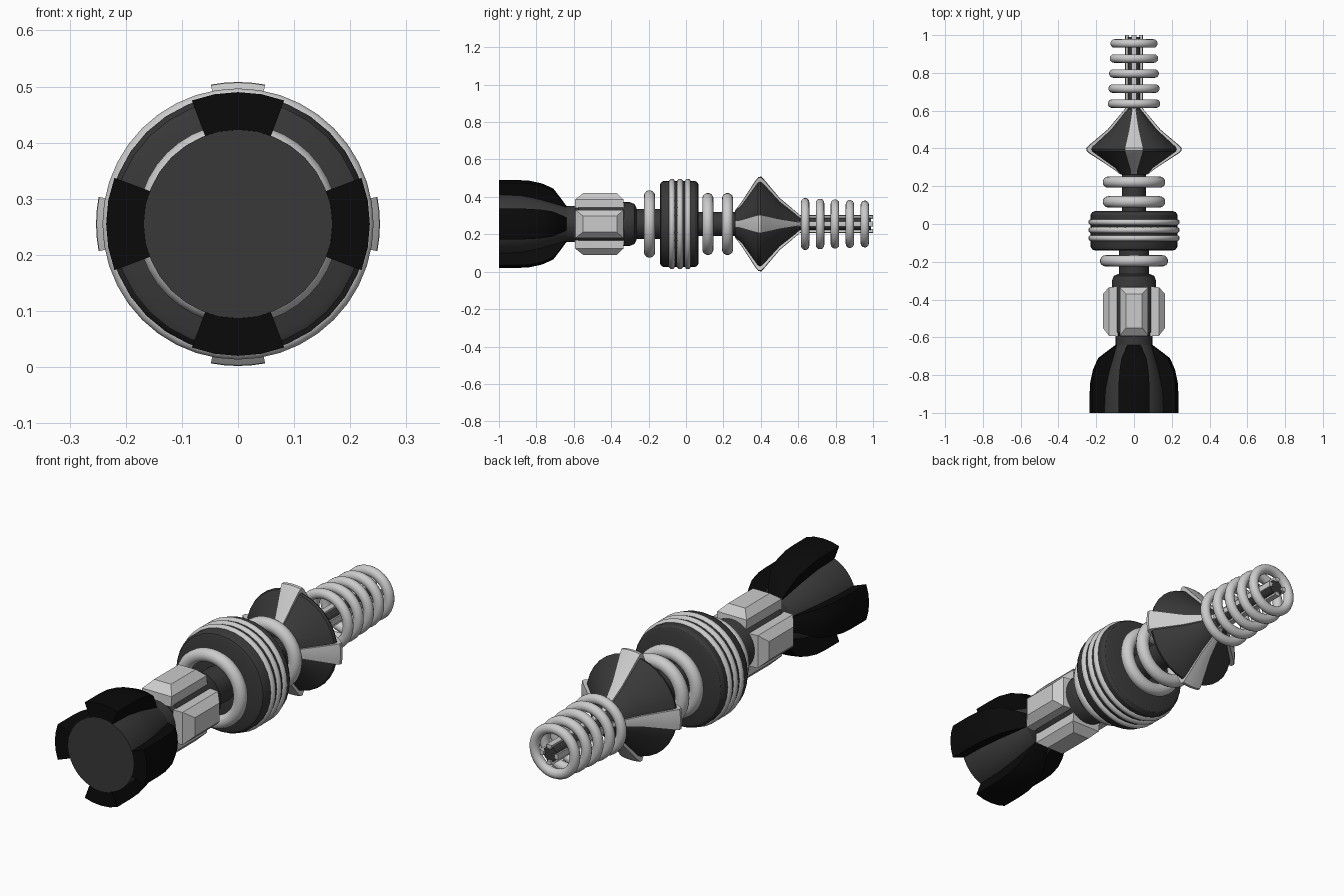
import bpy, bmesh
from math import sin, cos, pi, radians
from mathutils import Vector

if "Cube" in bpy.data.objects:
    bpy.data.objects.remove(bpy.data.objects["Cube"])

CZ = 0.255  # height of the long axis


def material(name, v):
    m = bpy.data.materials.new(name)
    m.diffuse_color = (v, v, v, 1)
    m.use_nodes = True
    m.node_tree.nodes["Principled BSDF"].inputs["Base Color"].default_value = m.diffuse_color
    return m


DARK = material("dark_grey", 0.04)
BLACK = material("black", 0.003)


def point(y, r, a):
    return Vector((r * sin(a), y, CZ + r * cos(a)))


def finish(name, bm, mat=None, angle=30):
    bmesh.ops.recalc_face_normals(bm, faces=bm.faces)
    me = bpy.data.meshes.new(name)
    bm.to_mesh(me)
    bm.free()
    ob = bpy.data.objects.new(name, me)
    bpy.context.collection.objects.link(ob)
    if mat:
        me.materials.append(mat)
    bpy.ops.object.select_all(action='DESELECT')
    ob.select_set(True)
    bpy.context.view_layer.objects.active = ob
    bpy.ops.object.shade_smooth_by_angle(angle=radians(angle))
    return ob


def lathe(name, profile, mat=None, n=32, closed=False):
    """Revolve (y, radius) points about the long axis."""
    bm = bmesh.new()
    rings = [[bm.verts.new(point(y, r, 2 * pi * i / n)) for i in range(n)]
             for y, r in profile]
    pairs = list(zip(rings, rings[1:]))
    if closed:
        pairs.append((rings[-1], rings[0]))
    else:
        bm.faces.new(rings[0])
        bm.faces.new(rings[-1])
    for a, b in pairs:
        for i in range(n):
            j = (i + 1) % n
            bm.faces.new((a[i], a[j], b[j], b[i]))
    return finish(name, bm, mat)


def ring(name, y, outer, minor, n=40, m=14):
    return lathe(name, [(y + minor * cos(2 * pi * k / m),
                         outer - minor + minor * sin(2 * pi * k / m))
                        for k in range(m)], n=n, closed=True)


def four_wedges(name, loop, half_deg, mat=None, steps=4):
    """Sweep a closed (y, radius) outline over a small arc, four times."""
    bm = bmesh.new()
    h = radians(half_deg)
    for q in range(4):
        secs = [[bm.verts.new(point(y, r, q * pi / 2 - h + 2 * h * s / steps))
                 for y, r in loop] for s in range(steps + 1)]
        for a, b in zip(secs, secs[1:]):
            for i in range(len(loop)):
                j = (i + 1) % len(loop)
                bm.faces.new((a[i], a[j], b[j], b[i]))
        bm.faces.new(secs[0])
        bm.faces.new(secs[-1])
    return finish(name, bm, mat)


# Pommel: flared core and four black claws
core = [(-1, 0.168), (-0.88, 0.162), (-0.78, 0.14), (-0.70, 0.115), (-0.64, 0.097)]
lathe("pommel_core", core, DARK)
claw_out = [(-0.64, 0.098), (-0.675, 0.145), (-0.71, 0.19), (-0.77, 0.217),
            (-0.84, 0.232), (-0.9, 0.235), (-1, 0.235)]
four_wedges("pommel_claws", claw_out + [(y, r - 0.008 if y > -1 else r) for y, r in core],
            20.5, BLACK)

# Grip: stem, sleeve and four chamfered pads
lathe("grip_stem", [(-0.66, 0.097), (-0.57, 0.097)], DARK)
lathe("grip_sleeve", [(-0.59, 0.1), (-0.575, 0.117), (-0.30, 0.117), (-0.275, 0.107),
                      (-0.265, 0.085)], DARK)
bm = bmesh.new()
for q in range(4):
    layers = []
    for r, w, y0, y1 in ((0.085, 0.075, -0.595, -0.33), (0.132, 0.075, -0.592, -0.335),
                         (0.165, 0.043, -0.55, -0.37)):
        ca, sa = cos(q * pi / 2), sin(q * pi / 2)
        layers.append([bm.verts.new((x * ca + r * sa, y, CZ + r * ca - x * sa))
                       for x, y in ((-w, y0), (w, y0), (w, y1), (-w, y1))])
    for a, b in zip(layers, layers[1:]):
        for i in range(4):
            j = (i + 1) % 4
            bm.faces.new((a[i], a[j], b[j], b[i]))
    bm.faces.new(layers[0])
    bm.faces.new(layers[-1])
finish("grip_pads", bm, None, 20)

# Neck behind the drum with its ring
lathe("rear_neck", [(-0.28, 0.08), (-0.13, 0.08)], DARK)
ring("rear_neck_ring", -0.195, 0.18, 0.03)

# Drum with three bands
lathe("drum", [(-0.14, 0.06), (-0.14, 0.208), (-0.134, 0.222), (-0.118, 0.231),
               (0.048, 0.231), (0.062, 0.222), (0.068, 0.208), (0.068, 0.06)], DARK)
for i, y in enumerate((-0.075, -0.032, 0.01)):
    ring(f"drum_band_{i + 1}", y, 0.242, 0.016)

# Front neck with two rings
lathe("front_neck", [(0.06, 0.063), (0.28, 0.063)], DARK)
for i, y in enumerate((0.117, 0.222)):
    ring(f"front_neck_ring_{i + 1}", y, 0.166, 0.03)

# Double cone emitter with four ridges
lathe("emitter_cone", [(0.262, 0.07), (0.30, 0.105), (0.385, 0.226), (0.397, 0.23),
                       (0.41, 0.222), (0.50, 0.122), (0.62, 0.025)], DARK)
four_wedges("emitter_ridges", [(0.264, 0.075), (0.295, 0.115), (0.375, 0.238), (0.388, 0.252),
                               (0.402, 0.253), (0.42, 0.235), (0.50, 0.14), (0.625, 0.035),
                               (0.61, 0.025), (0.50, 0.11), (0.395, 0.215), (0.30, 0.09)], 11)

# Tip: ribbed rod and five floating coils
lathe("tip_rod", [(0.58, 0.035), (0.99, 0.035)], DARK, n=16)
four_wedges("tip_ribs", [(0.58, 0.02), (0.58, 0.047), (1.0, 0.047), (1.0, 0.028)], 17, steps=2)
for i in range(5):
    ring(f"tip_coil_{i + 1}", 0.637 + 0.0797 * i, 0.139 - 0.0035 * i, 0.0225)
